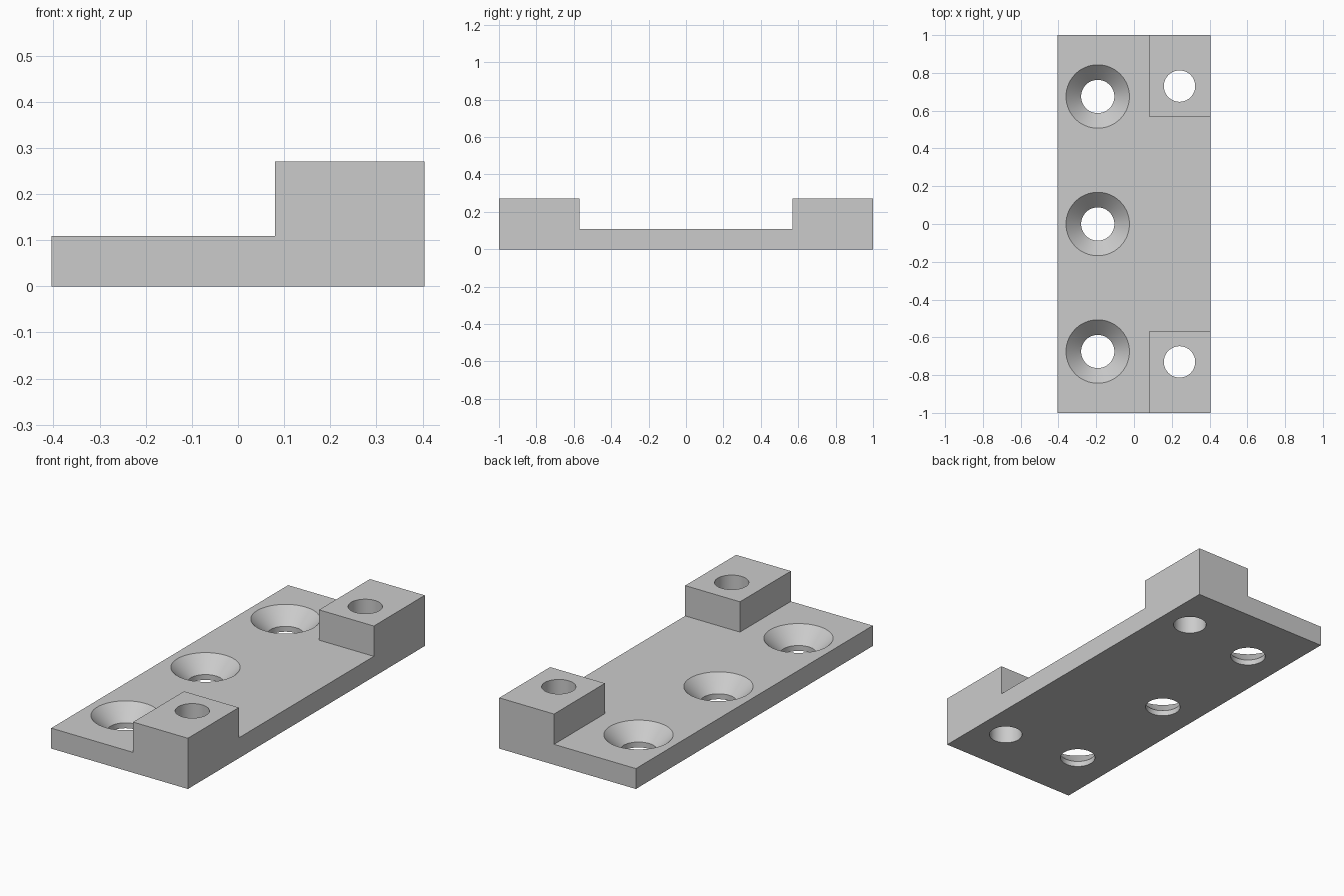
import bpy, bmesh, math

if "Cube" in bpy.data.objects:
    bpy.data.objects.remove(bpy.data.objects["Cube"])

W, L, H = 0.404, 1.0, 0.271      # half width, half length, total height
PLATE = 0.109                    # plate thickness
POST_X, POST_Y = 0.08, 0.57      # inner faces of the corner posts

grey = bpy.data.materials.new("light grey")
grey.diffuse_color = (0.6, 0.6, 0.6, 1)
grey.use_nodes = True
grey.node_tree.nodes["Principled BSDF"].inputs["Base Color"].default_value = grey.diffuse_color


def add_object(name, bm):
    bmesh.ops.recalc_face_normals(bm, faces=bm.faces)
    mesh = bpy.data.meshes.new(name)
    bm.to_mesh(mesh)
    bm.free()
    mesh.materials.append(grey)
    obj = bpy.data.objects.new(name, mesh)
    bpy.context.collection.objects.link(obj)
    return obj


def prism(name, outline, z0, z1):
    bm = bmesh.new()
    face = bm.faces.new([bm.verts.new((x, y, z0)) for x, y in outline])
    top = bmesh.ops.extrude_face_region(bm, geom=[face])["geom"]
    bmesh.ops.translate(bm, vec=(0, 0, z1 - z0),
                        verts=[v for v in top if isinstance(v, bmesh.types.BMVert)])
    return add_object(name, bm)


def lathe(name, profile, cx, cy, n=64):
    """Closed turned solid from (radius, z) rings."""
    bm = bmesh.new()
    rings = [[bm.verts.new((cx + r * math.cos(2 * math.pi * i / n),
                            cy + r * math.sin(2 * math.pi * i / n), z))
              for i in range(n)] for r, z in profile]
    for a, b in zip(rings, rings[1:]):
        for i in range(n):
            j = (i + 1) % n
            bm.faces.new((a[i], a[j], b[j], b[i]))
    bm.faces.new(rings[0])
    bm.faces.new(rings[-1])
    return add_object(name, bm)


# Solid block that becomes the plate with its two corner posts
plate = prism("mounting_plate", [(-W, -L), (W, -L), (W, L), (-W, L)], 0, H)

# T-shaped clearance that leaves the posts standing
cutters = [prism("clearance_cutter", [
    (-1, -2), (POST_X, -2), (POST_X, -POST_Y), (1, -POST_Y),
    (1, POST_Y), (POST_X, POST_Y), (POST_X, 2), (-1, 2)], PLATE, 1)]

# Countersunk screw holes along the left side
for y in (-0.675, 0, 0.675):
    cutters.append(lathe("countersink_cutter", [
        (0.088, -0.1), (0.088, 0.029), (0.168, PLATE), (0.188, PLATE + 0.02)],
        -0.192, y))

# Straight holes through the posts
for y in (-0.73, 0.73):
    cutters.append(lathe("post_hole_cutter", [(0.083, -0.1), (0.083, 0.4)], 0.241, y))

for cutter in cutters:
    cut = plate.modifiers.new("cut", 'BOOLEAN')
    cut.operation = 'DIFFERENCE'
    cut.solver = 'EXACT'
    cut.object = cutter
    cutter.hide_render = True

# Bake the cuts and drop the helpers
bpy.context.view_layer.update()
baked = bpy.data.meshes.new_from_object(
    plate.evaluated_get(bpy.context.evaluated_depsgraph_get()))
plate.modifiers.clear()
plate.data = baked
for cutter in cutters:
    bpy.data.objects.remove(cutter)

# Smooth hole walls, sharp edges elsewhere
bpy.ops.object.select_all(action='DESELECT')
plate.select_set(True)
bpy.context.view_layer.objects.active = plate
bpy.ops.object.shade_smooth_by_angle(angle=math.radians(30))
